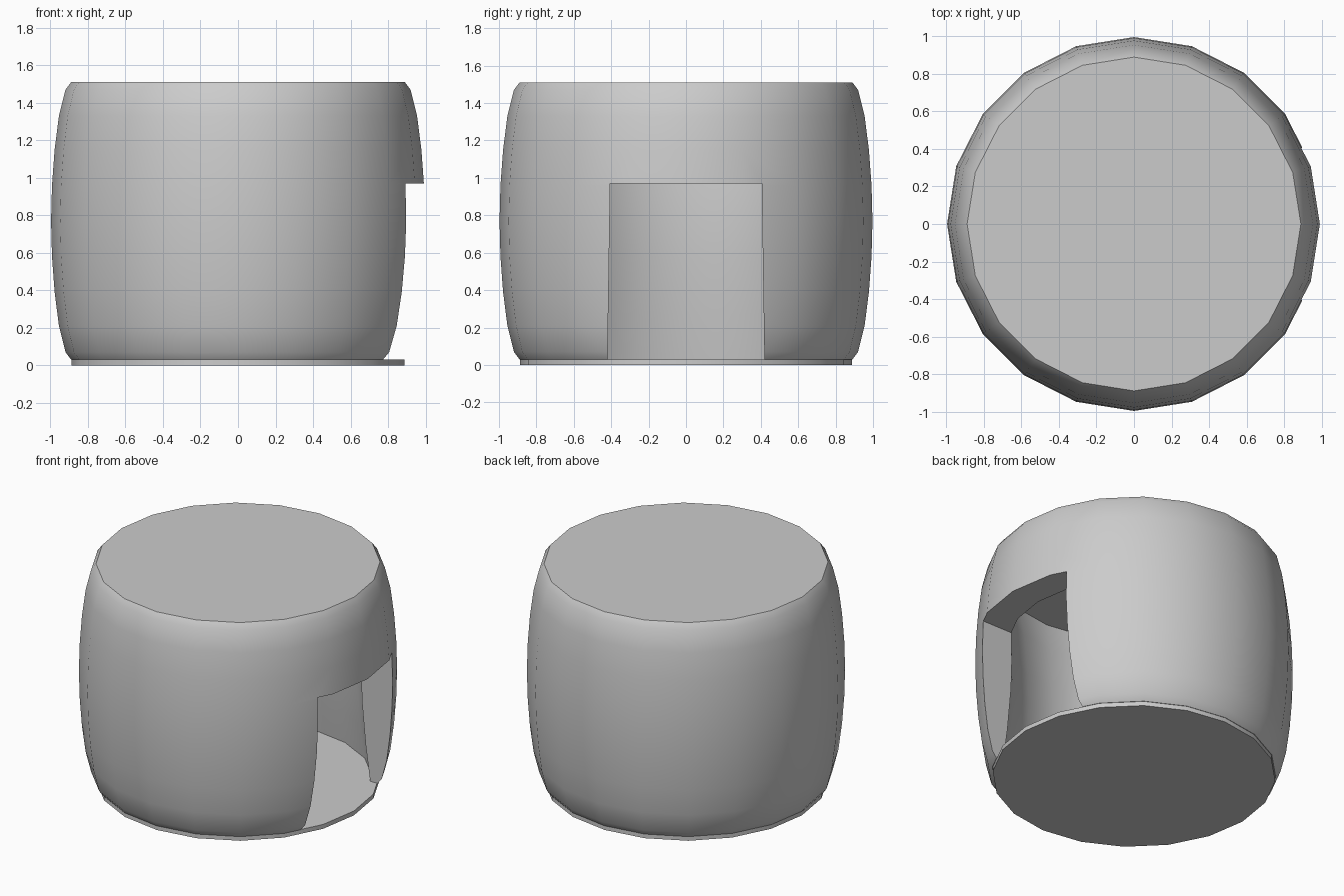
import bpy, bmesh, math

if "Cube" in bpy.data.objects:
    bpy.data.objects.remove(bpy.data.objects["Cube"])

SIDES = 20


def make_object(name, bm):
    bmesh.ops.recalc_face_normals(bm, faces=bm.faces)
    mesh = bpy.data.meshes.new(name)
    bm.to_mesh(mesh)
    bm.free()
    obj = bpy.data.objects.new(name, mesh)
    bpy.context.collection.objects.link(obj)
    return obj


def revolve(bm, profile):
    """Rings of vertices for each (radius, z) joined by quads."""
    rings = [[bm.verts.new((r * math.cos(2 * math.pi * i / SIDES),
                            r * math.sin(2 * math.pi * i / SIDES), z))
              for i in range(SIDES)] for r, z in profile]
    for a, b in zip(rings, rings[1:]):
        for i in range(SIDES):
            j = (i + 1) % SIDES
            bm.faces.new((a[i], a[j], b[j], b[i]))
    bm.faces.new(rings[0])
    bm.faces.new(rings[-1])
    return rings


def activate(obj):
    bpy.ops.object.select_all(action='DESELECT')
    obj.select_set(True)
    bpy.context.view_layer.objects.active = obj


# Barrel wall: top outside rim, down the bulge, under the foot, up inside
half = [(0.89, 0.74), (0.92, 0.70), (0.955, 0.56), (0.978, 0.38), (0.992, 0.19)]
outer = half + [(0.997, 0.0)] + [(r, -z) for r, z in reversed(half)]
inner = [(0.84, -0.74), (0.81, -0.5), (0.785, -0.2), (0.78, 0.0),
         (0.785, 0.2), (0.81, 0.5), (0.85, 0.70)]
bm = bmesh.new()
revolve(bm, [(r, z + 0.77) for r, z in outer + inner])
wall = make_object("barrel_wall", bm)

# Doorway cutter, slightly wider at the foot
bm = bmesh.new()
bmesh.ops.create_cube(bm, size=1)
for v in bm.verts:
    top = v.co.z > 0
    v.co.x = 1.4 if v.co.x > 0 else 0.3
    v.co.y = math.copysign(0.405 if top else 0.42, v.co.y)
    v.co.z = 0.97 if top else 0.0
cutter = make_object("doorway_cutter", bm)
cutter.hide_render = True

cut = wall.modifiers.new("doorway", 'BOOLEAN')
cut.operation = 'DIFFERENCE'
cut.solver = 'EXACT'
cut.object = cutter
activate(wall)
bpy.ops.object.modifier_apply(modifier=cut.name)
bpy.data.objects.remove(cutter)
bpy.ops.object.shade_smooth_by_angle(angle=math.radians(30))

# Thin floor disc
bm = bmesh.new()
revolve(bm, [(0.887, 0.0), (0.887, 0.03)])
floor = make_object("floor_disc", bm)
activate(floor)
bpy.ops.object.shade_smooth_by_angle(angle=math.radians(30))
